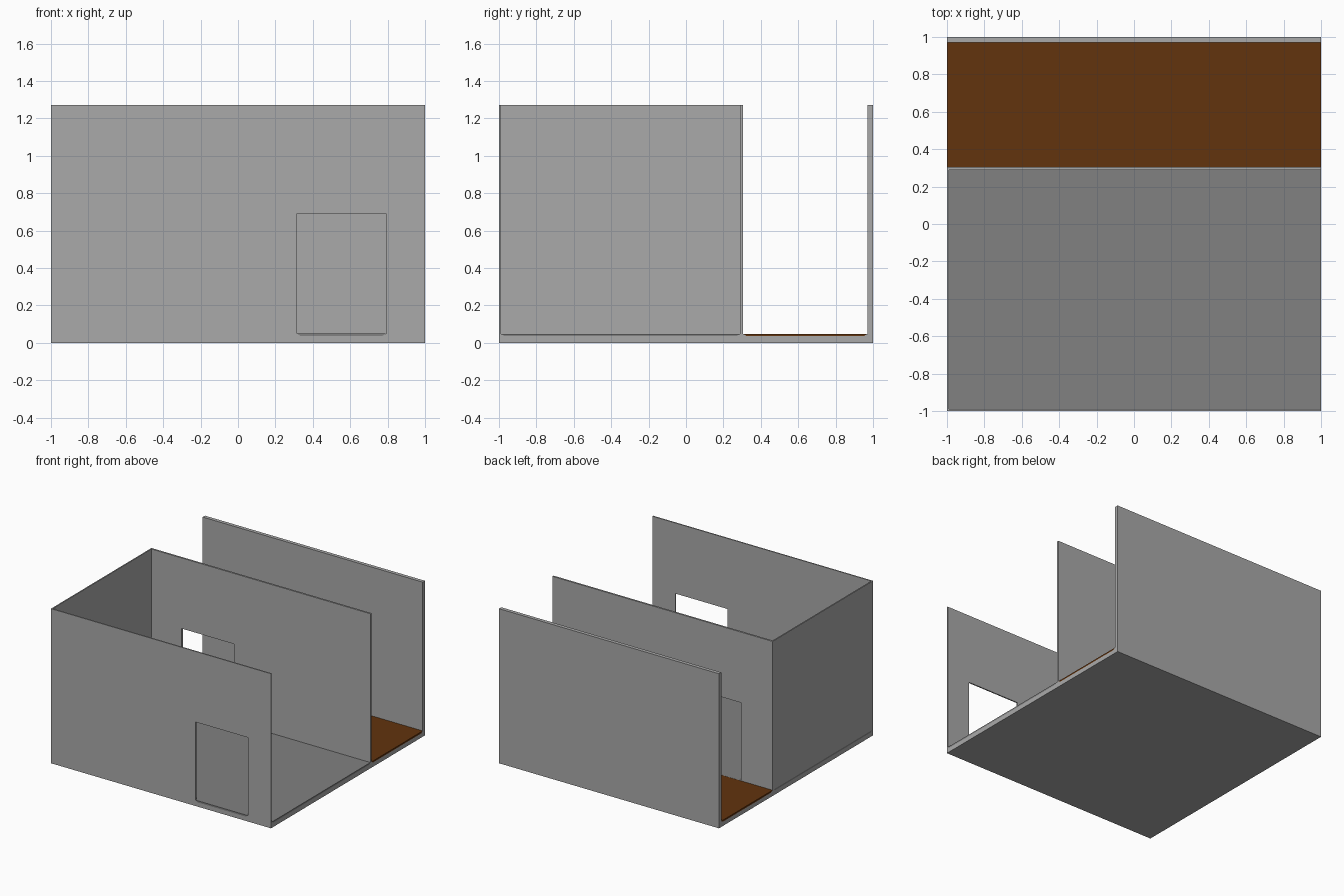
import bpy, bmesh
from mathutils import Vector

if "Cube" in bpy.data.objects:
    bpy.data.objects.remove(bpy.data.objects["Cube"])


def material(name, rgb):
    m = bpy.data.materials.new(name)
    m.diffuse_color = (*rgb, 1)
    m.use_nodes = True
    m.node_tree.nodes["Principled BSDF"].inputs["Base Color"].default_value = m.diffuse_color
    return m


WALL = material("light grey", (0.40, 0.40, 0.40))
FLOOR = material("mid grey", (0.22, 0.22, 0.22))
WOOD = material("brown", (0.122, 0.033, 0.004))

BASE, SUB, TOP = 0.048, 0.035, 1.27     # floor level, plate underside, wall top
DOOR_TOP = 0.69


def prism(name, profile, axis, lo, hi, mat):
    """Extrude a 2D profile along x (profile is y,z) or y (profile is x,z)."""
    def place(p, t):
        return (t, p[0], p[1]) if axis == "x" else (p[0], t, p[1])
    bm = bmesh.new()
    face = bm.faces.new([bm.verts.new(place(p, lo)) for p in profile])
    res = bmesh.ops.extrude_face_region(bm, geom=[face])
    step = Vector((hi - lo, 0, 0)) if axis == "x" else Vector((0, hi - lo, 0))
    bmesh.ops.translate(bm, vec=step, verts=[
        g for g in res["geom"] if isinstance(g, bmesh.types.BMVert)])
    bmesh.ops.recalc_face_normals(bm, faces=bm.faces)
    me = bpy.data.meshes.new(name)
    bm.to_mesh(me)
    bm.free()
    me.materials.append(mat)
    ob = bpy.data.objects.new(name, me)
    bpy.context.collection.objects.link(ob)
    return ob


def rect(a, b, lo, hi):
    return [(a, lo), (b, lo), (b, hi), (a, hi)]


def tray(a, b, top=BASE):
    """Plate section that narrows towards its underside."""
    return [(a, top), (a + 0.02, SUB), (b - 0.02, SUB), (b, top)]


def wall_with_door(a, b):
    return [(-1, BASE), (a, BASE), (a, DOOR_TOP), (b, DOOR_TOP),
            (b, BASE), (1, BASE), (1, TOP), (-1, TOP)]


# Base slab with a shallow recess for each floor
room, hall = tray(-0.99, 0.29), tray(0.305, 0.97)
prism("base_slab", [(-1, 0), (-1, BASE)] + room + hall + [(1, BASE), (1, 0)],
      "x", -1, 1, WALL)

# Floors filling the recesses
prism("room_floor", room, "x", -1, 1, FLOOR)
prism("corridor_floor", hall, "x", -1, 1, WOOD)

# Walls: two with doorways, two solid
prism("front_wall", wall_with_door(0.315, 0.79), "y", -1, -0.99, WALL)
prism("middle_wall", wall_with_door(-0.715, -0.24), "y", 0.29, 0.305, WALL)
prism("back_wall", rect(-1, 1, BASE, TOP), "y", 0.97, 1, WALL)
prism("left_wall", rect(-0.99, 0.29, BASE, TOP), "x", -1, -0.99, WALL)

# Door sills continuing the room floor
prism("front_sill", tray(0.315, 0.79, BASE + 0.001), "y", -1.001, -0.99, FLOOR)
prism("middle_sill", tray(-0.715, -0.24, BASE + 0.001), "y", 0.29, 0.305, FLOOR)
